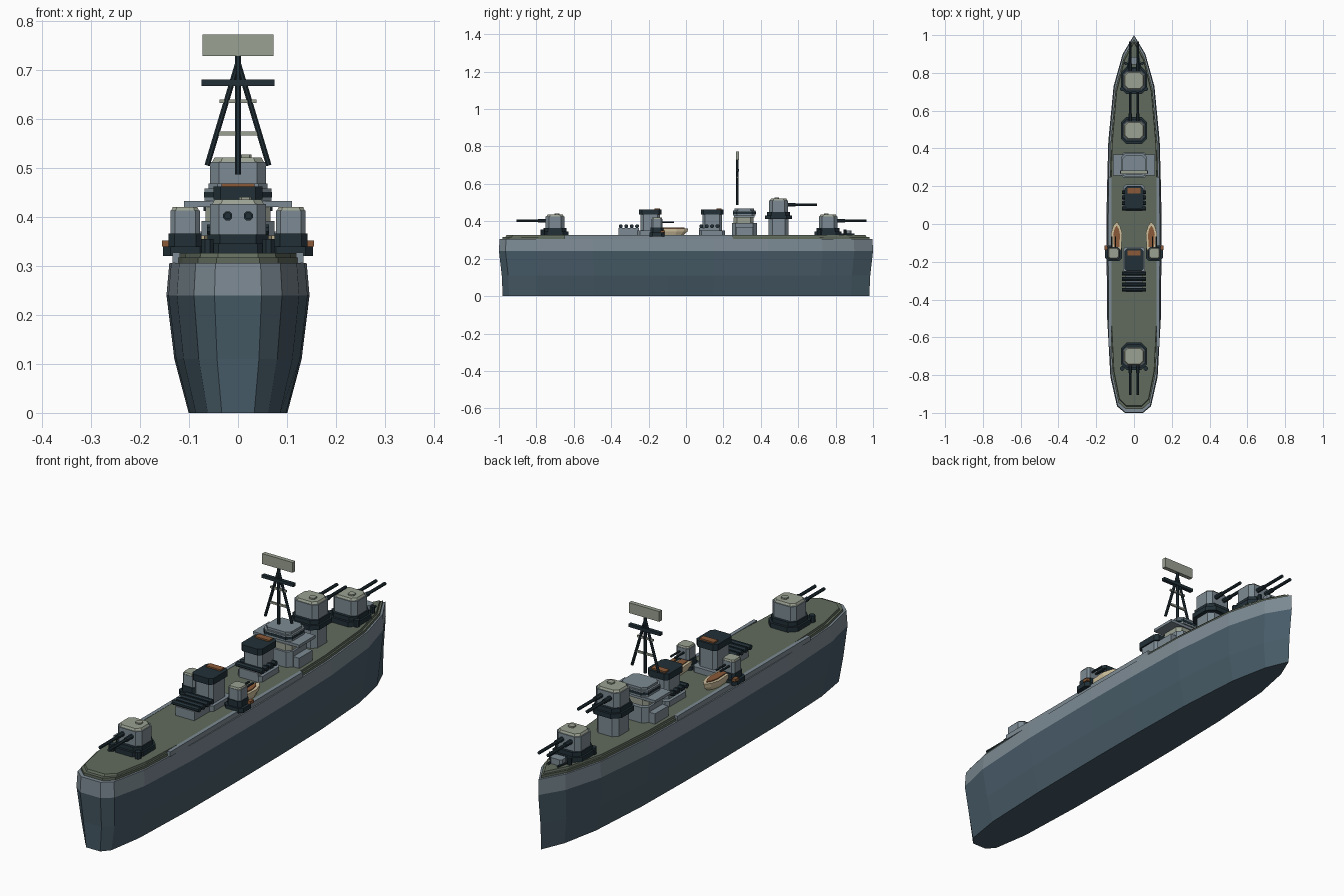
import bpy, bmesh, math
from mathutils import Vector

if "Cube" in bpy.data.objects:
    bpy.data.objects.remove(bpy.data.objects["Cube"])


def material(name, r, g, b):
    m = bpy.data.materials.new(name)
    m.use_nodes = True
    col = [(c / 255 / 12.92 if c < 11 else ((c / 255 + 0.055) / 1.055) ** 2.4) for c in (r, g, b)] + [1]
    m.diffuse_color = col
    m.node_tree.nodes["Principled BSDF"].inputs["Base Color"].default_value = col
    return m


HULL = material("hull slate", 72, 92, 104)
GREY = material("ship grey", 124, 138, 147)
DECK = material("deck olive", 97, 107, 93)
DARK = material("dark steel", 33, 48, 55)
PALE = material("pale sage", 154, 161, 146)
CREAM = material("boat cream", 208, 193, 158)
BROWN = material("rust brown", 138, 90, 56)


def finish(name, bm, *mats):
    bmesh.ops.recalc_face_normals(bm, faces=bm.faces)
    me = bpy.data.meshes.new(name)
    bm.to_mesh(me)
    bm.free()
    for m in mats:
        me.materials.append(m)
    ob = bpy.data.objects.new(name, me)
    bpy.context.collection.objects.link(ob)
    return ob


def loft(name, rings, *mats):
    """Skin a stack of closed rings and cap both ends."""
    bm = bmesh.new()
    rows = [[bm.verts.new(p) for p in ring] for ring in rings]
    n = len(rows[0])
    for a, b in zip(rows, rows[1:]):
        for i in range(n):
            bm.faces.new((a[i], a[(i + 1) % n], b[(i + 1) % n], b[i]))
    bm.faces.new(rows[0])
    bm.faces.new(rows[-1])
    return finish(name, bm, *mats)


def block(name, x, y, z0, z1, hx, hy, mat, cut=0.0, top=1.0):
    """Box with optional chamfered corners and tapered top."""
    if cut:
        pts = [(hx, hy - cut), (hx - cut, hy), (cut - hx, hy), (-hx, hy - cut),
               (-hx, cut - hy), (cut - hx, -hy), (hx - cut, -hy), (hx, cut - hy)]
    else:
        pts = [(hx, hy), (-hx, hy), (-hx, -hy), (hx, -hy)]
    return loft(name, [[(x + px * s, y + py * s, z) for px, py in pts]
                       for z, s in ((z0, 1), (z1, top))], mat)


def rod(name, a, b, r, mat, sides=8):
    a, b = Vector(a), Vector(b)
    q = (b - a).to_track_quat('Z', 'Y')
    ring = [q @ Vector((r * math.cos(t), r * math.sin(t), 0))
            for t in (math.tau * (i + 0.5) / sides for i in range(sides))]
    return loft(name, [[p + v for v in ring] for p in (a, b)], mat)


# Hull: half-breadth outline from stern to bow, repeated at each level
OUTLINE = [(0.048, -1), (0.09, -0.965), (0.125, -0.81), (0.142, -0.5), (0.146, -0.1), (0.144, 0.15),
           (0.136, 0.44), (0.108, 0.73), (0.06, 0.9)]


def hull_ring(z, wide, length):
    right = [(x * wide, y * length, z) for x, y in OUTLINE]
    return right + [(0, length, z)] + [(-x, y, z) for x, y, z in reversed(right)]


hull = loft("hull", [hull_ring(0, 0.69, 0.98), hull_ring(0.11, 0.89, 0.985),
                     hull_ring(0.24, 1, 1), hull_ring(0.306, 0.96, 0.997)], HULL, GREY)
for f in hull.data.polygons:
    f.material_index = int(f.center.z > 0.24)
loft("deck_edge", [hull_ring(0.306, 0.91, 0.98), hull_ring(0.317, 0.91, 0.98)], DECK)
loft("deck", [hull_ring(0.317, 0.86, 0.965), hull_ring(0.326, 0.85, 0.96)], DECK)
for s, side in ((1, "left"), (-1, "right")):
    block(side + "_walkway", s * 0.126, -0.2, 0.306, 0.327, 0.008, 0.45, GREY)


def turret(name, y, z, d):
    """Twin-gun turret standing on height z and facing d along y."""
    block(name + "_base", 0, y, z, z + 0.02, 0.07, 0.072, DARK, 0.03)
    block(name + "_collar", 0, y, z + 0.02, z + 0.038, 0.062, 0.062, DARK, 0.025)
    block(name + "_house", 0, y, z + 0.038, z + 0.1, 0.057, 0.05, GREY, 0.018)
    block(name + "_roof", 0, y, z + 0.1, z + 0.109, 0.053, 0.046, PALE, 0.018, 0.9)
    block(name + "_hatch", 0.015, y - d * 0.01, z + 0.109, z + 0.115, 0.013, 0.013, PALE, 0.005)
    for s in (-1, 1):
        x = s * 0.021
        rod(name + "_barrel", (x, y + d * 0.04, z + 0.076), (x, y + d * 0.205, z + 0.076), 0.007, DARK)
        rod(name + "_barrel_sleeve", (x, y + d * 0.045, z + 0.076), (x, y + d * 0.09, z + 0.076), 0.01, DARK)


turret("bow_turret", 0.76, 0.326, 1)
turret("stern_turret", -0.7, 0.326, -1)
turret("raised_turret", 0.495, 0.412, 1)
block("raised_turret_tower", 0, 0.495, 0.326, 0.412, 0.053, 0.053, GREY, 0.02)
for y in (0.715, -0.765):
    for s in (-1, 1):
        rod("deck_vent", (s * 0.062, y, 0.326), (s * 0.062, y, 0.355), 0.013, DARK)

# Bow fittings
block("windlass", 0, 0.865, 0.326, 0.352, 0.028, 0.02, GREY, 0.008)
for s in (-1, 1):
    rod("bollard", (s * 0.044, 0.85, 0.326), (s * 0.044, 0.85, 0.355), 0.009, DARK)
    rod("anchor_chain", (s * 0.035, 0.83, 0.33), (s * 0.022, 0.9, 0.33), 0.005, DARK, 6)

# Bridge
block("bridge_base", 0, 0.312, 0.326, 0.392, 0.075, 0.067, GREY, 0.02)
block("bridge_middle", 0, 0.308, 0.392, 0.42, 0.066, 0.054, PALE, 0.018)
block("bridge_wings", 0, 0.312, 0.42, 0.432, 0.11, 0.055, GREY)
block("bridge_house", 0, 0.312, 0.432, 0.458, 0.068, 0.06, GREY, 0.02)
block("bridge_roof", 0, 0.312, 0.458, 0.468, 0.06, 0.052, GREY, 0.018)
block("bridge_windows", 0, 0.312, 0.44, 0.451, 0.069, 0.061, DARK, 0.02)
for s in (-1, 1):
    block("bridge_wing_support", s * 0.085, 0.312, 0.326, 0.37, 0.018, 0.045, GREY)

# Tripod mast and radar
MY = 0.275
rod("mast_pole", (0, MY, 0.487), (0, MY, 0.735), 0.007, DARK)
for s in (-1, 1):
    rod("mast_leg", (s * 0.063, MY, 0.505), (0, MY, 0.715), 0.006, DARK)
block("mast_yard", 0, MY, 0.667, 0.68, 0.075, 0.008, DARK)
for z, w in ((0.57, 0.04), (0.636, 0.038)):
    block("mast_brace", 0, MY, z - 0.004, z + 0.004, w, 0.004, PALE)
block("radar_panel", 0, MY, 0.728, 0.772, 0.072, 0.009, PALE)


def funnel(name, y, tube_y):
    block(name + "_base", 0, y, 0.326, 0.35, 0.058, 0.068, GREY, 0.012)
    block(name + "_body", 0, y, 0.35, 0.435, 0.044, 0.052, GREY, 0.014)
    block(name + "_cap", 0, y, 0.435, 0.462, 0.05, 0.06, DARK, 0.014)
    block(name + "_grate", 0, y + 0.036, 0.462, 0.468, 0.034, 0.014, BROWN)
    # Bank of cross tubes
    for i in range(4):
        ty = tube_y + (i - 1.5) * 0.029
        rod(name + "_cross_tube", (-0.063, ty, 0.374), (0.063, ty, 0.374), 0.011, DARK)
    block(name + "_tube_rack", 0, tube_y, 0.326, 0.365, 0.045, 0.055, GREY)


funnel("fore_funnel", 0.14, 0.125)
funnel("aft_funnel", -0.19, -0.305)

# Boats and side gun mounts, mirrored
for s, side in ((1, "left"), (-1, "right")):
    bx, by = s * 0.092, -0.07
    plan = [(0.024, -0.07), (0.03, 0.02), (0.018, 0.06), (0, 0.082),
            (-0.018, 0.06), (-0.03, 0.02), (-0.024, -0.07)]
    loft(side + "_boat", [[(bx + x * k, by + y * k, z) for x, y in plan]
                          for z, k in ((0.328, 0.72), (0.345, 0.95), (0.362, 1))], CREAM)
    loft(side + "_boat_inside", [[(bx + x * 0.6, by + y * 0.75, z) for x, y in plan]
                                 for z in (0.361, 0.366)], BROWN)
    gx, gy = s * 0.108, -0.155
    block(side + "_gun_sponson", gx, gy, 0.32, 0.34, 0.045, 0.04, DARK, 0.015)
    block(side + "_gun_base", gx, gy, 0.34, 0.366, 0.034, 0.034, DARK, 0.012)
    block(side + "_gun_locker", s * 0.147, -0.125, 0.34, 0.352, 0.008, 0.012, BROWN)
    block(side + "_gun_house", gx, gy, 0.366, 0.413, 0.03, 0.03, GREY, 0.009)
    block(side + "_gun_roof", gx, gy, 0.413, 0.42, 0.028, 0.028, PALE, 0.009, 0.9)
    for k in (-1, 1):
        x = gx + k * 0.01
        rod(side + "_gun_barrel", (x, gy + 0.025, 0.395), (x, gy + 0.09, 0.395), 0.0045, DARK, 6)
